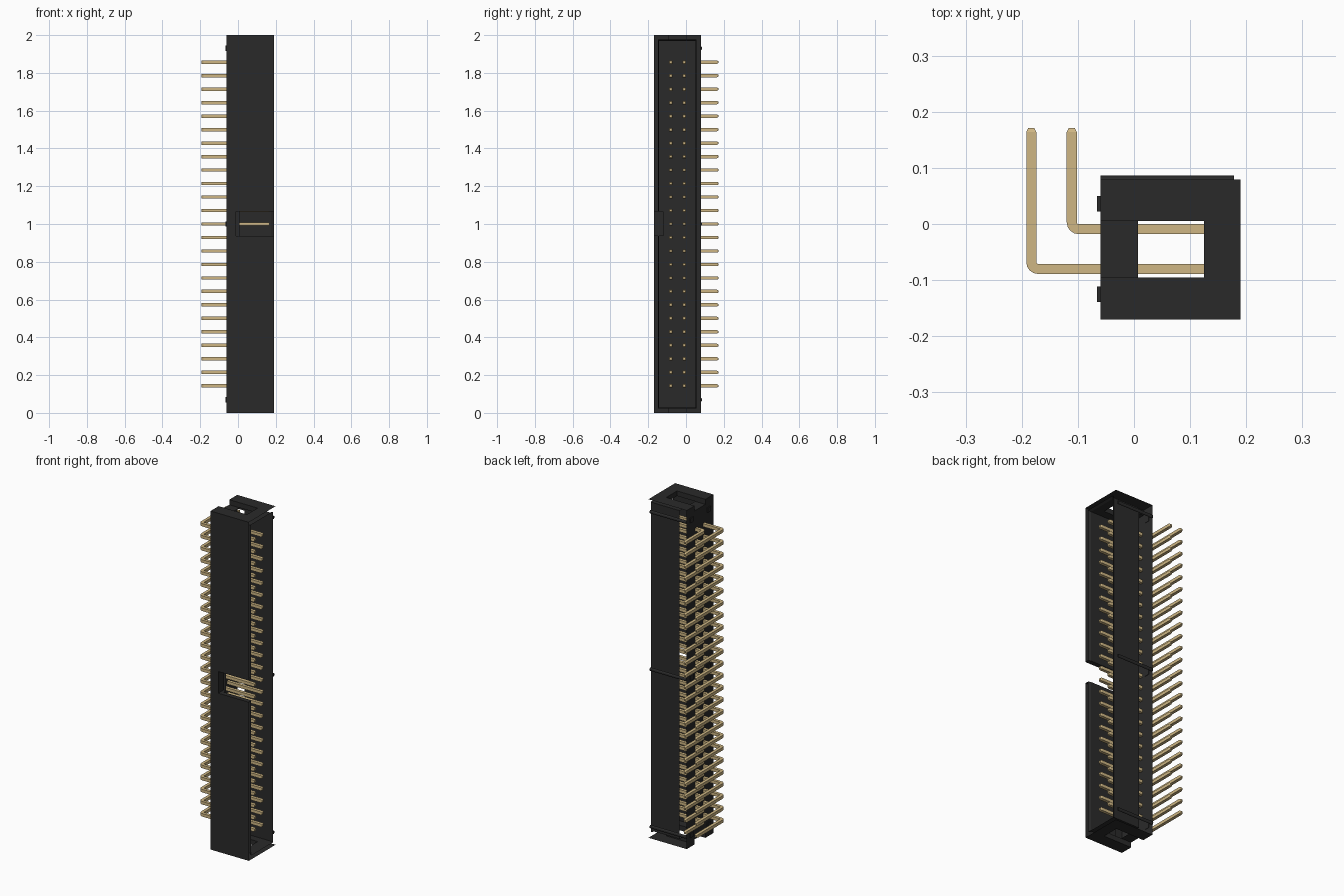
import bpy, bmesh, math
from mathutils import Vector

old = bpy.data.objects.get("Cube")
if old:
    bpy.data.objects.remove(old, do_unlink=True)


def material(name, rgb, rough):
    m = bpy.data.materials.new(name)
    m.use_nodes = True
    m.diffuse_color = (*rgb, 1)
    m.roughness = rough
    bsdf = m.node_tree.nodes["Principled BSDF"]
    bsdf.inputs["Base Color"].default_value = (*rgb, 1)
    bsdf.inputs["Roughness"].default_value = rough
    return m


BLACK = material("black plastic", (0.023, 0.023, 0.023), 0.6)
GOLD = material("pale gold", (0.62, 0.47, 0.23), 0.5)


def finish(name, bm, mat):
    bmesh.ops.recalc_face_normals(bm, faces=bm.faces)
    me = bpy.data.meshes.new(name)
    bm.to_mesh(me)
    bm.free()
    me.materials.append(mat)
    ob = bpy.data.objects.new(name, me)
    bpy.context.collection.objects.link(ob)
    return ob


def loft(bm, rings):
    """Skin a list of equal-sized rings and cap both ends."""
    rows = [[bm.verts.new(p) for p in r] for r in rings]
    n = len(rows[0])
    for a, b in zip(rows, rows[1:]):
        for i in range(n):
            bm.faces.new((a[i], a[(i + 1) % n], b[(i + 1) % n], b[i]))
    bm.faces.new(rows[0][::-1])
    bm.faces.new(rows[-1])


def rect(x, y, z):
    """Rectangle facing along x."""
    return [(x, y[0], z[0]), (x, y[1], z[0]), (x, y[1], z[1]), (x, y[0], z[1])]


def box(name, x, y, z):
    bm = bmesh.new()
    loft(bm, [rect(x[0], y, z), rect(x[1], y, z)])
    return finish(name, bm, BLACK)


def cut(target, cutter):
    cutter.hide_render = True
    mod = target.modifiers.new("cut", "BOOLEAN")
    mod.operation = "DIFFERENCE"
    mod.solver = "EXACT"
    mod.object = cutter
    bpy.context.view_layer.objects.active = target
    bpy.ops.object.modifier_apply(modifier=mod.name)
    bpy.data.objects.remove(cutter, do_unlink=True)


# Shroud: a long box opened on the +x side
BACK, FLOOR, RIM, SIDE = -0.06, 0.007, 0.19, 0.079
shroud = box("shroud", (BACK, RIM), (-0.17, SIDE), (0, 2))
cut(shroud, box("cavity", (FLOOR, 0.3), (-0.142, 0.049), (0.03, 1.97)))

# Lead-in chamfer around the mouth
bm = bmesh.new()
loft(bm, [rect(0.172, (-0.141, 0.048), (0.031, 1.969)),
          rect(0.2, (-0.152, 0.059), (0.019, 1.981))])
cut(shroud, finish("mouth_chamfer", bm, BLACK))

# Polarising notch in the front wall
cut(shroud, box("key_notch", (-0.01, 0.3), (-0.3, -0.12), (0.937, 1.065)))

# Slots through both end walls
for z in ((-0.1, 0.03), (1.97, 2.1)):
    cut(shroud, box("end_slot", (-0.1, 0.125), (-0.095, 0.005), z))

# Hollow shell: open the back side, the rim and the cavity floor
bm = bmesh.new()
bm.from_mesh(shroud.data)
bm.normal_update()
opened = []
for f in bm.faces:
    c, n = f.calc_center_median(), f.normal
    back_side = n.y > 0.9 and abs(c.y - SIDE) < 0.002
    rim_or_floor = n.x > 0.9 and min(abs(c.x - RIM), abs(c.x - FLOOR)) < 0.002
    if back_side or rim_or_floor:
        opened.append(f)
bmesh.ops.delete(bm, geom=opened, context="FACES")
bm.to_mesh(shroud.data)
bm.free()

# Half-round ribs along the back side and standoff nubs underneath
for z in (0.07, 1.0, 1.93):
    bm = bmesh.new()
    arc = [math.pi * i / 6 for i in range(7)]
    loft(bm, [[(x, 0.078 + 0.008 * math.sin(a), z + 0.01 * math.cos(a)) for a in arc]
              for x in (BACK, 0.178)])
    finish("back_rib", bm, BLACK)
    for y in (-0.125, 0.036):
        box("standoff_nub", (BACK - 0.006, BACK + 0.002),
            (y - 0.014, y + 0.014), (z - 0.014, z + 0.014))


# Right-angle pins, square in section with tapered ends
def pin_row(name, tail_x, row_y, pitch=1.714 / 24, count=25, half=0.009, bend=0.012):
    path = [(0.168, row_y, 0, 0.7), (0.161, row_y, 0, 1)]
    cx, cy = tail_x + bend, row_y + bend
    for i in range(5):
        a = math.pi / 2 * i / 4
        path.append((cx - bend * math.sin(a), cy - bend * math.cos(a), a, 1))
    path += [(tail_x, 0.164, math.pi / 2, 1), (tail_x, 0.171, math.pi / 2, 0.6)]
    bm = bmesh.new()
    rings = []
    for x, y, a, s in path:
        side = Vector((math.sin(a), math.cos(a), 0)) * half * s
        up = Vector((0, 0, half * s))
        p = Vector((x, y, 0.143))
        rings.append([p + side + up, p - side + up, p - side - up, p + side - up])
    loft(bm, rings)
    ob = finish(name, bm, GOLD)
    arr = ob.modifiers.new("row", "ARRAY")
    arr.count = count
    arr.use_relative_offset = False
    arr.use_constant_offset = True
    arr.constant_offset_displace = (0, 0, pitch)


pin_row("inner_pins", -0.111, -0.009)
pin_row("outer_pins", -0.183, -0.08)
